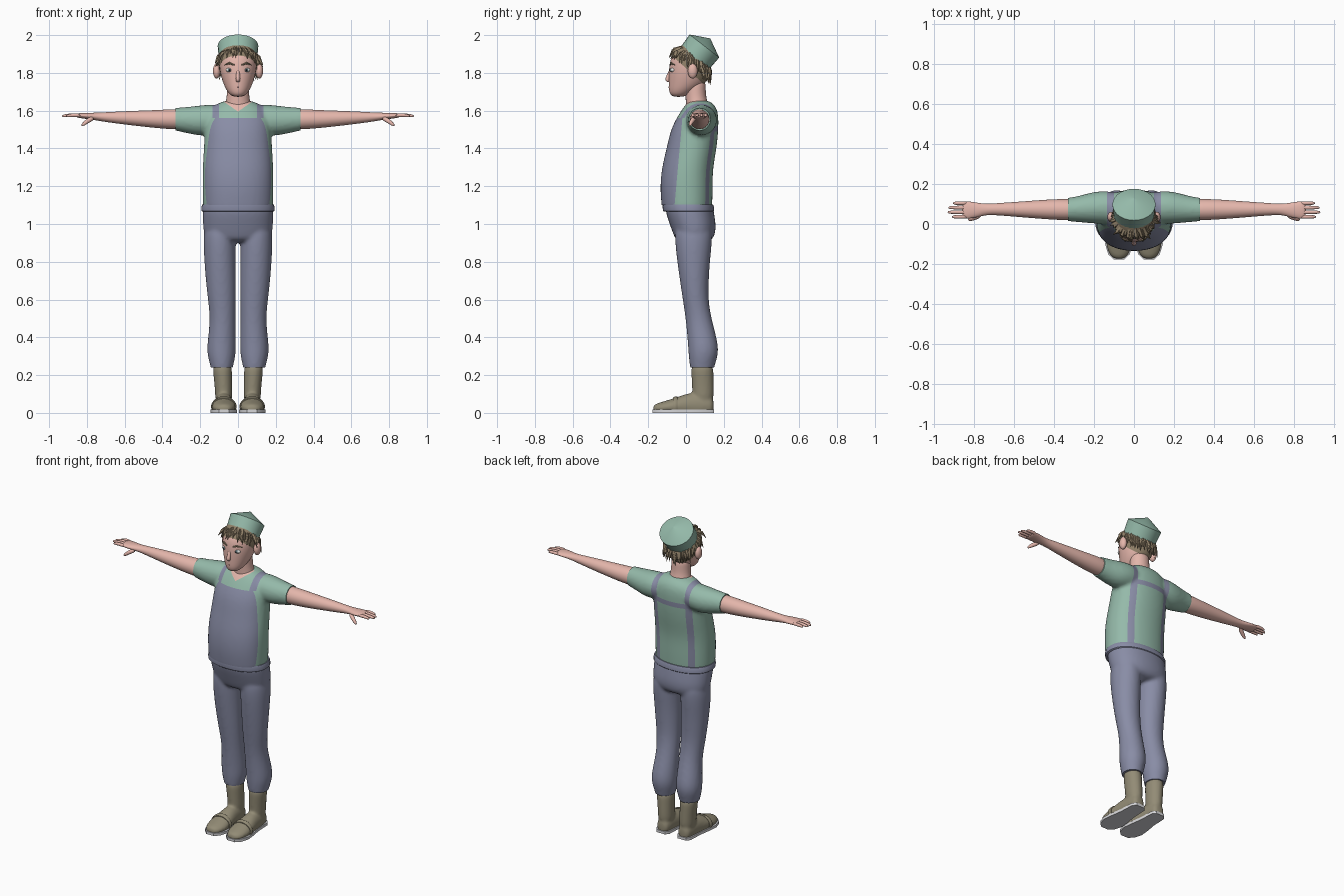
import bpy, bmesh, math, random
from mathutils import Vector, Matrix

random.seed(4)
if "Cube" in bpy.data.objects:
    bpy.data.objects.remove(bpy.data.objects["Cube"], do_unlink=True)


def material(name, r, g, b):
    m = bpy.data.materials.new(name)
    m.use_nodes = True
    m.diffuse_color = (r, g, b, 1)
    m.node_tree.nodes["Principled BSDF"].inputs["Base Color"].default_value = (r, g, b, 1)
    return m


SHIRT = material("sage green cloth", .30, .49, .40)
DENIM = material("blue grey denim", .25, .265, .38)
SKIN = material("skin", .78, .47, .41)
BOOT = material("tan boot", .29, .26, .18)
HAIR = material("brown hair", .29, .225, .145)
SOLE = material("pale sole", .68, .68, .70)
WHITE = material("eye white", .75, .75, .73)
IRIS = material("grey iris", .16, .24, .27)
DARK = material("dark pupil", .02, .02, .02)
LIPS = material("lips", .55, .27, .25)


def skin_rings(bm, rings):
    """Bridge rings of points into a closed tube."""
    rows = [[bm.verts.new(p) for p in ring] for ring in rings]
    n = len(rows[0])
    for a, b in zip(rows, rows[1:]):
        for i in range(n):
            j = (i + 1) % n
            bm.faces.new((a[i], a[j], b[j], b[i]))
    bm.faces.new(rows[0])
    bm.faces.new(rows[-1])


def loft(bm, axis, sections, n=16, power=2.0):
    """Sections are (position, centre, centre, radius, radius) along an axis."""
    rings = []
    for t, c1, c2, r1, r2 in sections:
        ring = []
        for i in range(n):
            a = math.tau * i / n
            c, s = math.cos(a), math.sin(a)
            u = c1 + r1 * 1.025 * math.copysign(abs(c) ** (2 / power), c)
            v = c2 + r2 * 1.025 * math.copysign(abs(s) ** (2 / power), s)
            ring.append({"x": (t, u, v), "y": (u, t, v), "z": (u, v, t)}[axis])
        rings.append(ring)
    skin_rings(bm, rings)


def tube(bm, points, radii, n=8):
    points = [Vector(p) for p in points]
    turn = (points[-1] - points[0]).to_track_quat("Z", "Y")
    skin_rings(bm, [[p + turn @ Vector((r * math.cos(math.tau * i / n), r * math.sin(math.tau * i / n), 0))
                     for i in range(n)] for p, r in zip(points, radii)])


def ball(bm, centre, size):
    bmesh.ops.create_uvsphere(bm, u_segments=16, v_segments=10, radius=1,
                              matrix=Matrix.Translation(centre) @ Matrix.Diagonal((*size, 1)))


def slice_mesh(bm, co, no, clear=False):
    bmesh.ops.bisect_plane(bm, geom=bm.verts[:] + bm.edges[:] + bm.faces[:],
                           plane_co=co, plane_no=no, clear_outer=clear)


def finish(name, bm, mats, mirror=False, sub=0, voxel=0, cuts=(), fill=True, paint=None):
    bmesh.ops.recalc_face_normals(bm, faces=bm.faces[:])
    me = bpy.data.meshes.new(name)
    bm.to_mesh(me)
    bm.free()
    ob = bpy.data.objects.new(name, me)
    bpy.context.collection.objects.link(ob)
    if mirror:
        ob.modifiers.new("mirror", "MIRROR").use_mirror_merge = False
    if sub:
        ob.modifiers.new("round", "SUBSURF").levels = sub
    if voxel:
        m = ob.modifiers.new("union", "REMESH")
        m.mode, m.voxel_size = "VOXEL", voxel
        m = ob.modifiers.new("soften", "SMOOTH")
        m.factor, m.iterations = .5, 5
    ev = ob.evaluated_get(bpy.context.evaluated_depsgraph_get())
    ob.modifiers.clear() if not ob.modifiers else None
    me = bpy.data.meshes.new_from_object(ev)
    ob.modifiers.clear()
    ob.data = me
    me.name = name
    me.materials.clear()
    for m in mats:
        me.materials.append(m)
    bm = bmesh.new()
    bm.from_mesh(me)
    for co, no in cuts:
        slice_mesh(bm, co, no, True)
    if cuts and fill:
        bmesh.ops.holes_fill(bm, edges=[e for e in bm.edges if e.is_boundary], sides=0)
    for f in bm.faces:
        f.material_index = 0
    if paint:
        paint(bm)
    bm.to_mesh(me)
    bm.free()
    me.shade_smooth()
    me.set_sharp_from_angle(angle=math.radians(40))
    return ob


# Shirt and bib: torso and sleeves joined, then cut along the cloth borders
def paint_torso(bm):
    for x in (-.135, -.1, .1, .135):
        slice_mesh(bm, (x, 0, 0), (1, 0, 0))
    for z in (1.49, 1.52, 1.56):
        slice_mesh(bm, (0, 0, z), (0, 0, 1))
    slice_mesh(bm, (0, .06, 0), (0, 1, 0))
    slice_mesh(bm, (0, -.03, 1.44), (0, 1, -.09))
    for s in (-.7, .7):
        slice_mesh(bm, (0, 0, 1.595), (s, 0, -1))
    for f in bm.faces:
        x, y, z = f.calc_center_median()
        x = abs(x)
        bib = z < 1.56 and y < -.03 - .09 * (1.44 - z)
        strap = .1 < x < .135 and (y > .06 or z > 1.56)
        bar = y > .06 and x < .135 and 1.49 < z < 1.52
        if bib or strap or bar:
            f.material_index = 1
        elif y < .06 and z > 1.595 + .7 * x:
            f.material_index = 2


bm = bmesh.new()
loft(bm, "z", [(1.05, 0, .005, .183, .132), (1.1, 0, .005, .185, .133), (1.18, 0, .002, .187, .139),
               (1.29, 0, .005, .187, .135), (1.4, 0, .03, .18, .132), (1.5, 0, .045, .175, .126),
               (1.57, 0, .064, .17, .108), (1.612, 0, .073, .145, .09), (1.638, 0, .073, .105, .07),
               (1.655, 0, .068, .07, .052)], power=2.2)
for s in (1, -1):
    loft(bm, "x", [(s * x, *rest) for x, *rest in
                   [(.06, .08, 1.555, .07, .07), (.13, .083, 1.553, .083, .08), (.2, .082, 1.547, .08, .081),
                    (.27, .075, 1.55, .066, .069), (.33, .072, 1.555, .058, .06), (.36, .072, 1.555, .057, .058)]])
finish("shirt_and_bib", bm, [SHIRT, DENIM, SKIN], sub=2, voxel=.011, paint=paint_torso,
       cuts=[((0, 0, 1.1), (0, 0, -1)), ((.33, 0, 0), (1, 0, 0)), ((-.33, 0, 0), (-1, 0, 0))])

# Trousers: hips and both legs joined
bm = bmesh.new()
loft(bm, "z", [(.9, 0, .04, .15, .085), (.94, 0, .045, .18, .11), (1, 0, .036, .185, .122),
               (1.06, 0, .02, .186, .127), (1.12, 0, .014, .184, .127)], power=2.2)
for s in (1, -1):
    loft(bm, "z", [(z, s * x, *rest) for z, x, *rest in
                   [(1.02, .092, .04, .08, .095), (.92, .098, .04, .086, .1), (.8, .095, .04, .083, .086),
                    (.7, .091, .044, .079, .076), (.6, .086, .05, .073, .067), (.49, .08, .068, .066, .068),
                    (.36, .087, .092, .077, .081), (.3, .087, .091, .074, .077), (.25, .086, .086, .06, .065),
                    (.21, .086, .085, .054, .06)]])
finish("trousers", bm, [DENIM], sub=2, voxel=.01,
       cuts=[((0, 0, 1.11), (0, 0, 1)), ((0, 0, .24), (0, 0, -1))])

# Waistband
bm = bmesh.new()
loft(bm, "z", [(1.065, 0, .015, .183, .127), (1.07, 0, .014, .189, .132), (1.09, 0, .012, .189, .133),
               (1.104, 0, .01, .184, .13)], n=40, power=2.2)
finish("waistband", bm, [DENIM])

# Boots with instep bands and soles
foot = [(.148, .075, .035, .028, .04), (.125, .075, .04, .045, .06), (.03, .075, .04, .049, .072),
        (-.04, .075, .035, .06, .05), (-.1, .075, .03, .066, .036), (-.15, .075, .025, .051, .027),
        (-.176, .075, .02, .025, .02)]
bm = bmesh.new()
loft(bm, "y", foot)
loft(bm, "z", [(.27, .084, .085, .052, .06), (.2, .081, .087, .049, .058), (.12, .076, .09, .045, .057),
               (.04, .075, .09, .045, .055)])
finish("boots", bm, [BOOT], mirror=True, sub=2, voxel=.008, cuts=[((0, 0, .014), (0, 0, -1))])

bm = bmesh.new()
loft(bm, "y", [(-.045, .075, .034, .061, .05), (-.05, .075, .034, .064, .053),
               (-.065, .075, .034, .066, .049), (-.07, .075, .034, .063, .045)], n=32)
finish("instep_bands", bm, [BOOT], mirror=True, cuts=[((0, 0, .014), (0, 0, -1))])

bm = bmesh.new()
side = [(r * 1.05, y * 1.01) for y, c, h, r, k in foot]
outline = [(.075 + r, y) for r, y in side] + [(.075 - r, y) for r, y in reversed(side)]
base = bm.faces.new([bm.verts.new((x, y, 0)) for x, y in outline])
top = bmesh.ops.extrude_face_region(bm, geom=[base])["geom"]
bmesh.ops.translate(bm, vec=(0, 0, .017), verts=[v for v in top if isinstance(v, bmesh.types.BMVert)])
finish("soles", bm, [SOLE], mirror=True)

# Arms and palms
bm = bmesh.new()
loft(bm, "x", [(.27, .072, 1.555, .05, .052), (.34, .072, 1.554, .054, .054), (.45, .073, 1.556, .048, .046),
               (.55, .073, 1.56, .04, .039), (.68, .074, 1.565, .03, .028), (.74, .073, 1.568, .027, .021),
               (.78, .07, 1.571, .036, .018), (.83, .07, 1.574, .044, .014), (.86, .07, 1.574, .042, .01)])
finish("arms", bm, [SKIN], mirror=True, sub=2)

# Fingers and thumbs
bm = bmesh.new()
for y, tip in ((.036, .91), (.059, .932), (.082, .928), (.104, .905)):
    tube(bm, [(.83, y, 1.574), (.87, y, 1.577), (tip - .01, y, 1.573), (tip, y, 1.571)],
         [.011, .011, .009, .004])
tube(bm, [(.765, .05, 1.563), (.79, .033, 1.55), (.82, .022, 1.527), (.828, .02, 1.52)],
     [.014, .014, .01, .004])
finish("fingers", bm, [SKIN], mirror=True, sub=1)

# Head, neck, ears and nose
head = [(1.672, 0, -.04, .03, .036), (1.7, 0, -.025, .056, .065), (1.74, 0, .005, .077, .096),
        (1.8, 0, .015, .095, .106), (1.86, 0, .022, .1, .108), (1.9, 0, .03, .093, .099),
        (1.94, 0, .042, .075, .073), (1.965, 0, .05, .04, .038)]
bm = bmesh.new()
loft(bm, "z", head)
finish("head", bm, [SKIN], sub=2)

bm = bmesh.new()
loft(bm, "z", [(1.57, 0, .06, .08, .06), (1.63, 0, .06, .068, .06), (1.67, 0, .052, .059, .054),
               (1.72, 0, .05, .058, .054), (1.77, 0, .05, .056, .052)])
finish("neck", bm, [SKIN], sub=2)

bm = bmesh.new()
ball(bm, (.113, .035, 1.81), (.02, .026, .04))
finish("ears", bm, [SKIN], mirror=True)

bm = bmesh.new()
tube(bm, [(0, -.078, 1.825), (0, -.09, 1.79), (0, -.1, 1.762), (0, -.094, 1.75)], [.008, .011, .015, .008])
finish("nose", bm, [SKIN], sub=2)

# Eyes, brows and lips
for name, mat, y, size in (("eyes", WHITE, -.068, (.02, .014, .012)),
                           ("irises", IRIS, -.077, (.0095, .009, .0095)),
                           ("pupils", DARK, -.083, (.005, .005, .005))):
    bm = bmesh.new()
    ball(bm, (.044, y, 1.815), size)
    finish(name, bm, [mat], mirror=True)

bm = bmesh.new()
tube(bm, [(.02, -.085, 1.842), (.045, -.079, 1.851), (.072, -.059, 1.842)], [.004, .006, .002])
finish("eyebrows", bm, [HAIR], mirror=True)

bm = bmesh.new()
tube(bm, [(-.029, -.077, 1.727), (0, -.086, 1.724), (.029, -.077, 1.727)], [.002, .007, .002])
finish("mouth", bm, [LIPS])

# Cap: tilted back, with a shallow pointed crown
tilt = Matrix.Translation((0, .045, 1.875)) @ Matrix.Rotation(-.66, 4, "X")
bm = bmesh.new()
loft(bm, "z", [(0, 0, 0, .099, .093), (.085, 0, 0, .105, .097), (.135, 0, 0, .002, .002)], n=28)
bmesh.ops.transform(bm, matrix=tilt, verts=bm.verts[:])
finish("cap", bm, [SHIRT])

# Hair: scalp layer plus loose tufts fanning out below the cap
bm = bmesh.new()
loft(bm, "z", [(z, x, y, rx * 1.04, ry * 1.04) for z, x, y, rx, ry in head])
finish("scalp_hair", bm, [HAIR], sub=2, fill=False, cuts=[((0, -.09, 1.905), (0, -.89, -1))])

bm = bmesh.new()
count = 84
for i in range(count):
    a = math.tau * i / count + random.uniform(-.05, .05)
    out = Vector((math.sin(a), -math.cos(a), 0))
    front = max(0, math.cos(a))
    start = tilt @ Vector((.09 * out.x, .086 * out.y, random.uniform(0, .012)))
    swing = Vector((random.uniform(-.018, .018), 0, 0))
    reach = (.014 + .05 * front) * random.uniform(.8, 1.15)
    drop = (.075 - .025 * front) * random.uniform(.7, 1.2)
    middle = start + out * reach * .7 + swing * .3 - Vector((0, 0, drop * .3))
    end = start + out * reach + swing - Vector((0, 0, drop))
    tube(bm, [start, middle, end], [.011, .01, .001], n=5)
finish("hair_tufts", bm, [HAIR])
